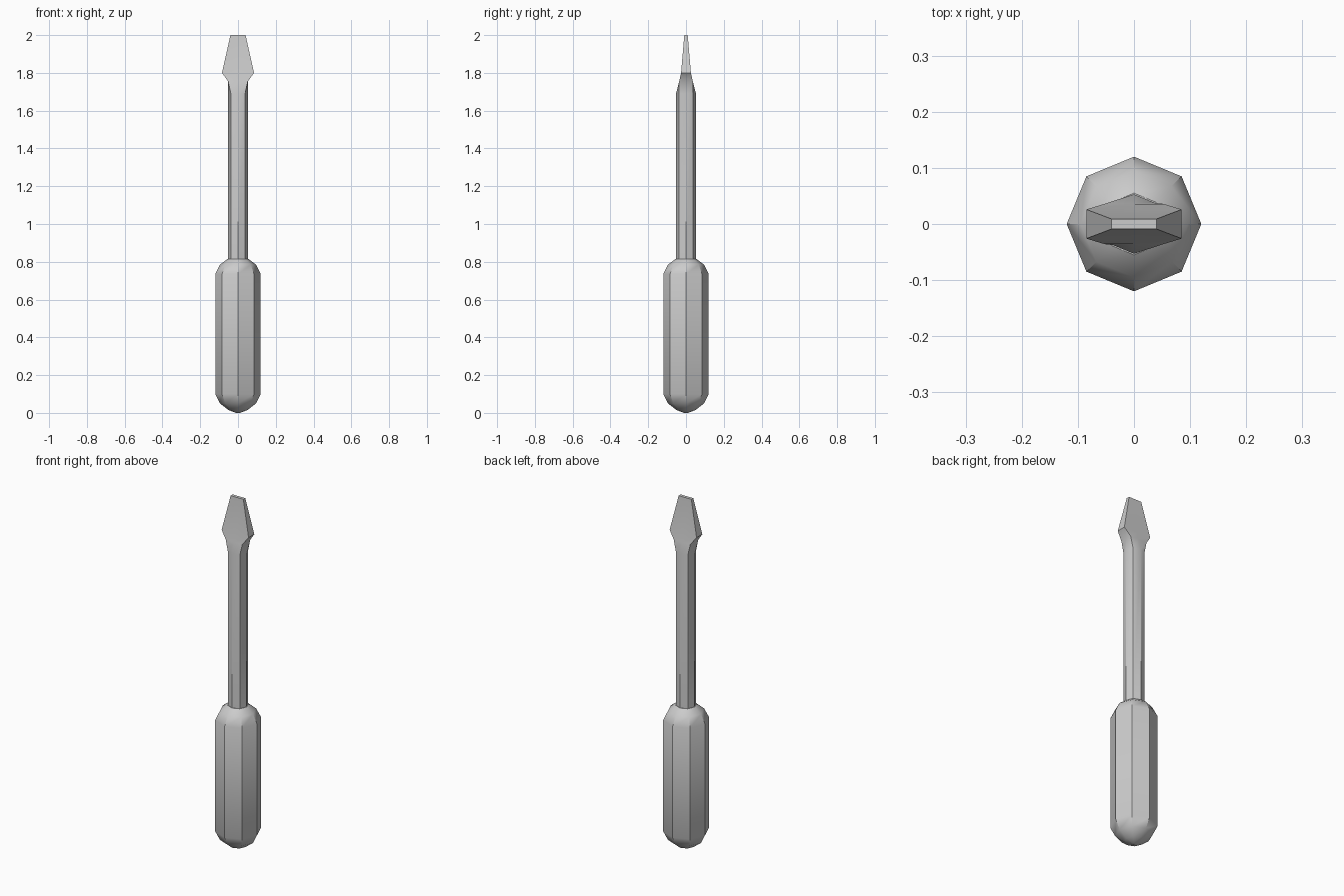
import bpy, bmesh, math

if "Cube" in bpy.data.objects:
    bpy.data.objects.remove(bpy.data.objects["Cube"])


def octagon(r, z):
    return [(r * math.cos(i * math.pi / 4), r * math.sin(i * math.pi / 4), z) for i in range(8)]


def flat_section(w, t, z):
    # eight-point rectangle matching the octagon's point order
    signs = [(1, 0), (1, 1), (0, 1), (-1, 1), (-1, 0), (-1, -1), (0, -1), (1, -1)]
    return [(w * sx, t * sy, z) for sx, sy in signs]


def loft(name, rings):
    bm = bmesh.new()
    loops = [[bm.verts.new(p) for p in ring] for ring in rings]
    for a, b in zip(loops, loops[1:]):
        for i in range(8):
            j = (i + 1) % 8
            bm.faces.new((a[i], a[j], b[j], b[i]))
    bm.faces.new(loops[0][::-1])
    bm.faces.new(loops[-1])
    bmesh.ops.recalc_face_normals(bm, faces=bm.faces)
    mesh = bpy.data.meshes.new(name)
    bm.to_mesh(mesh)
    bm.free()
    obj = bpy.data.objects.new(name, mesh)
    bpy.context.collection.objects.link(obj)
    bpy.ops.object.select_all(action='DESELECT')
    obj.select_set(True)
    bpy.context.view_layer.objects.active = obj
    bpy.ops.object.shade_smooth_by_angle(angle=math.radians(35))
    return obj


# Eight-sided grip with rounded ends
grip = [(0.01, 0.0), (0.05, 0.015), (0.095, 0.05), (0.12, 0.1),
        (0.12, 0.735), (0.095, 0.785), (0.055, 0.815)]
loft("handle", [octagon(r, z) for r, z in grip])

# Shaft that flattens and flares into the blade
blade = [(0.052, 0.036, 1.755), (0.085, 0.026, 1.8), (0.04, 0.009, 2.0)]
loft("shaft_and_blade",
     [octagon(0.053, 0.8), octagon(0.053, 1.69)] + [flat_section(*s) for s in blade])
